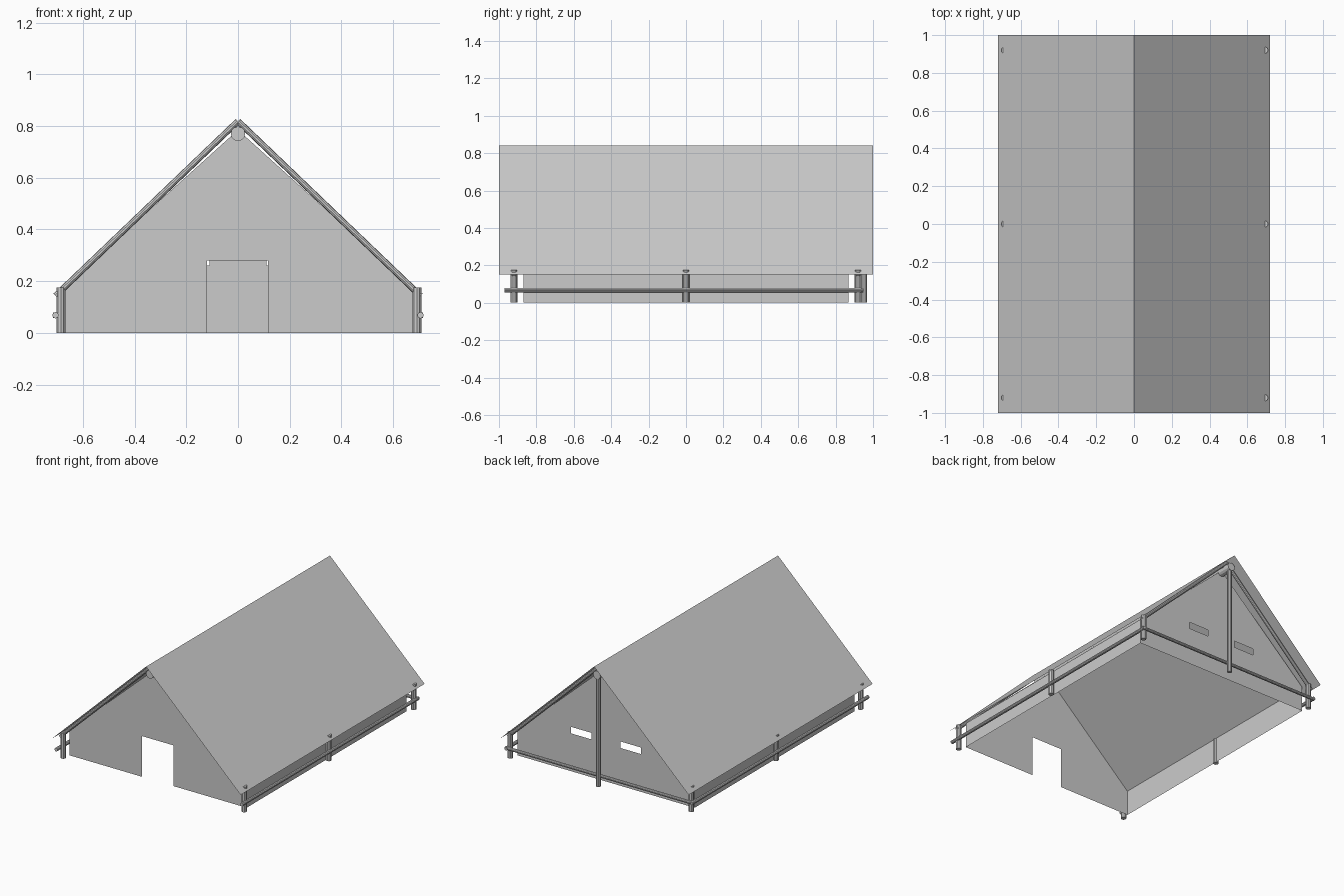
import bpy, bmesh
from mathutils import Vector

if "Cube" in bpy.data.objects:
    bpy.data.objects.remove(bpy.data.objects["Cube"])


def finish(name, bm):
    bmesh.ops.recalc_face_normals(bm, faces=bm.faces)
    me = bpy.data.meshes.new(name)
    bm.to_mesh(me)
    bm.free()
    ob = bpy.data.objects.new(name, me)
    bpy.context.collection.objects.link(ob)
    return ob


def sheet(name, profile, y):
    """Thin cloth: an xz profile swept from -y to y."""
    bm = bmesh.new()
    rows = [[bm.verts.new((x, s * y, z)) for x, z in profile] for s in (-1, 1)]
    for i in range(len(profile) - 1):
        bm.faces.new((rows[0][i], rows[0][i + 1], rows[1][i + 1], rows[1][i]))
    return finish(name, bm)


def panel(name, loops, y):
    """Flat cloth at y, from an outline and optional hole loops in xz."""
    bm = bmesh.new()
    edges = []
    for loop in loops:
        vs = [bm.verts.new((x, y, z)) for x, z in loop]
        edges += [bm.edges.new((vs[i - 1], vs[i])) for i in range(len(vs))]
    bmesh.ops.triangle_fill(bm, edges=edges, use_beauty=True, use_dissolve=False,
                            normal=(0, -1, 0))
    return finish(name, bm)


def pole(name, a, b, r, sides=10):
    a, b = Vector(a), Vector(b)
    bm = bmesh.new()
    bmesh.ops.create_cone(bm, cap_ends=True, segments=sides, radius1=r, radius2=r,
                          depth=(b - a).length)
    ob = finish(name, bm)
    ob.location = (a + b) / 2
    ob.rotation_mode = 'QUATERNION'
    ob.rotation_quaternion = (b - a).to_track_quat('Z', 'Y')
    return ob


# outer roof sheet
sheet("outer_roof", [(-0.72, 0.15), (0, 0.84), (0.72, 0.15)], 1.0)

# inner tent: low side walls and roof
W, H, A, L = 0.675, 0.175, 0.785, 0.87
sheet("inner_tent", [(-W, 0), (-W, H), (0, A), (W, H), (W, 0)], L)

# front gable with door opening
panel("front_gable", [[(-W, 0), (-W, H), (0, A), (W, H), (W, 0),
                       (0.117, 0), (0.117, 0.28), (-0.12, 0.28), (-0.12, 0)]], -L)

# back gable with two window slits
slits = [[(s * 0.11, 0.26), (s * 0.265, 0.26), (s * 0.265, 0.305), (s * 0.11, 0.305)]
         for s in (-1, 1)]
panel("back_gable", [[(-W, 0), (-W, H), (0, A), (W, H), (W, 0)]] + slits, L)

# ridge pole and back centre pole
pole("ridge_pole", (0, -0.96, 0.77), (0, 0.97, 0.77), 0.028, 12)
pole("back_centre_pole", (0, 0.952, 0), (0, 0.952, 0.76), 0.016)

for side, s in (("left", -1), ("right", 1)):
    # eave posts; the right ones poke through the roof slightly
    x = 0.692 if s > 0 else -0.685
    for y in (-0.92, 0, 0.92):
        pole(side + "_post", (x, y, 0), (x, y, 0.175), 0.018)
    # side rail
    pole(side + "_rail", (s * 0.706, -0.97, 0.068), (s * 0.706, 0.95, 0.068), 0.012)
    # rafters just under the outer roof at both ends
    for y in (-0.92, 0.92):
        pole(side + "_rafter", (0, y, 0.819), (s * 0.706, y, 0.143), 0.012)

# back rail
pole("back_rail", (-0.715, 0.94, 0.068), (0.715, 0.94, 0.068), 0.011)
